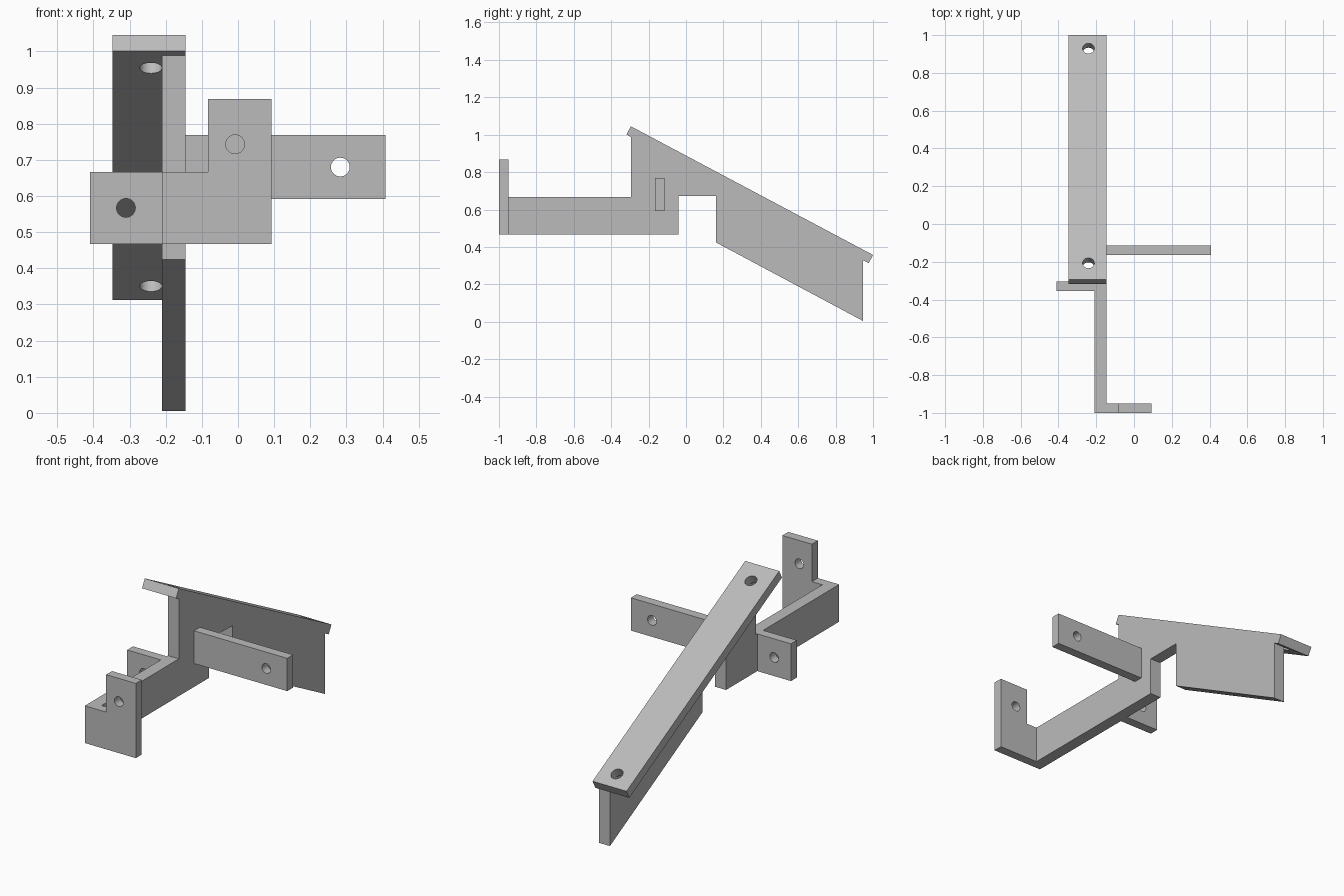
import bpy, bmesh, math
from mathutils import Matrix, Vector

cube = bpy.data.objects.get("Cube")
if cube:
    bpy.data.objects.remove(cube, do_unlink=True)

GREY = (0.5, 0.5, 0.5, 1.0)
mat = bpy.data.materials.new("plain grey")
mat.use_nodes = True
mat.diffuse_color = GREY
mat.node_tree.nodes["Principled BSDF"].inputs["Base Color"].default_value = GREY


def add_object(name, bm):
    bmesh.ops.recalc_face_normals(bm, faces=bm.faces)
    mesh = bpy.data.meshes.new(name)
    bm.to_mesh(mesh)
    bm.free()
    mesh.materials.append(mat)
    obj = bpy.data.objects.new(name, mesh)
    bpy.context.collection.objects.link(obj)
    return obj


def prism(name, profile, axis, low, high):
    """Extrude a 2D profile along x (profile in y, z) or y (profile in x, z)."""
    def place(p, d):
        return (d, p[0], p[1]) if axis == "x" else (p[0], d, p[1])
    bm = bmesh.new()
    face = bm.faces.new([bm.verts.new(place(p, low)) for p in profile])
    ext = bmesh.ops.extrude_face_region(bm, geom=[face])
    verts = [g for g in ext["geom"] if isinstance(g, bmesh.types.BMVert)]
    shift = Vector(place((0, 0), high - low))
    bmesh.ops.translate(bm, vec=shift, verts=verts)
    return add_object(name, bm)


def drill(obj, centre, direction, radius):
    """Cut a round hole through the part and discard the cutter."""
    bm = bmesh.new()
    turn = Vector((0, 0, 1)).rotation_difference(Vector(direction)).to_matrix().to_4x4()
    bmesh.ops.create_cone(bm, cap_ends=True, segments=32, radius1=radius, radius2=radius,
                          depth=0.2, matrix=Matrix.Translation(centre) @ turn)
    cutter = add_object("hole_cutter", bm)
    cutter.hide_render = True
    mod = obj.modifiers.new("hole", "BOOLEAN")
    mod.operation = "DIFFERENCE"
    mod.solver = "EXACT"
    mod.object = cutter
    bpy.context.view_layer.update()
    result = bpy.data.meshes.new_from_object(obj.evaluated_get(bpy.context.evaluated_depsgraph_get()))
    obj.modifiers.clear()
    obj.data = result
    bpy.data.objects.remove(cutter, do_unlink=True)


def rect(a0, b0, a1, b1):
    return [(a0, b0), (a1, b0), (a1, b1), (a0, b1)]


# Shared dimensions
WEB_LEFT, WEB_RIGHT = -0.145, -0.21
ARM_LOW, ARM_HIGH = 0.467, 0.667
THICK = 0.05
slope = math.atan2(0.688, 1.295)
along = Vector((math.cos(slope), -math.sin(slope)))
normal = Vector((math.sin(slope), math.cos(slope)))
top_start, top_end = Vector((-0.295, 1.045)), Vector((1.0, 0.357))
under_start = top_start - normal * THICK


def underside(y):
    return under_start.y - math.tan(slope) * (y - under_start.x)


# Upright web with the arm, the notch and the sloping edge
prism("web_plate", [(-0.95, ARM_LOW), (-0.04, ARM_LOW), (-0.04, 0.672), (0.16, 0.672),
                    (0.16, 0.424), (0.945, 0.005), (0.945, underside(0.945)),
                    (-0.295, underside(-0.295)), (-0.295, ARM_HIGH), (-0.95, ARM_HIGH)],
      "x", WEB_RIGHT, WEB_LEFT)

# Sloping top plate with a hole near each end
plate = prism("sloping_plate", [top_start, top_end, top_end - normal * THICK, under_start],
              "x", -0.347, WEB_LEFT)
length = (top_end - top_start).length
for t in (0.1, length - 0.08):
    p = top_start + along * t
    drill(plate, (-0.241, p.x, p.y), (0, normal.x, normal.y), 0.031)

# Front foot, L shaped, with a raised lug
foot = prism("front_lug", [(WEB_RIGHT, ARM_LOW), (0.093, ARM_LOW), (0.093, 0.868),
                           (-0.083, 0.868), (-0.083, ARM_HIGH), (WEB_RIGHT, ARM_HIGH)],
             "y", -1.0, -0.95)
drill(foot, (-0.008, -0.975, 0.743), (0, 1, 0), 0.026)

# Small tab on the right of the web
tab = prism("right_tab", rect(-0.41, ARM_LOW, WEB_RIGHT, ARM_HIGH), "y", -0.355, -0.305)
drill(tab, (-0.31, -0.33, 0.567), (0, 1, 0), 0.026)

# Long bar on the left of the web
bar = prism("left_bar", rect(WEB_LEFT, 0.592, 0.408, 0.768), "y", -0.165, -0.115)
drill(bar, (0.283, -0.14, 0.68), (0, 1, 0), 0.026)
